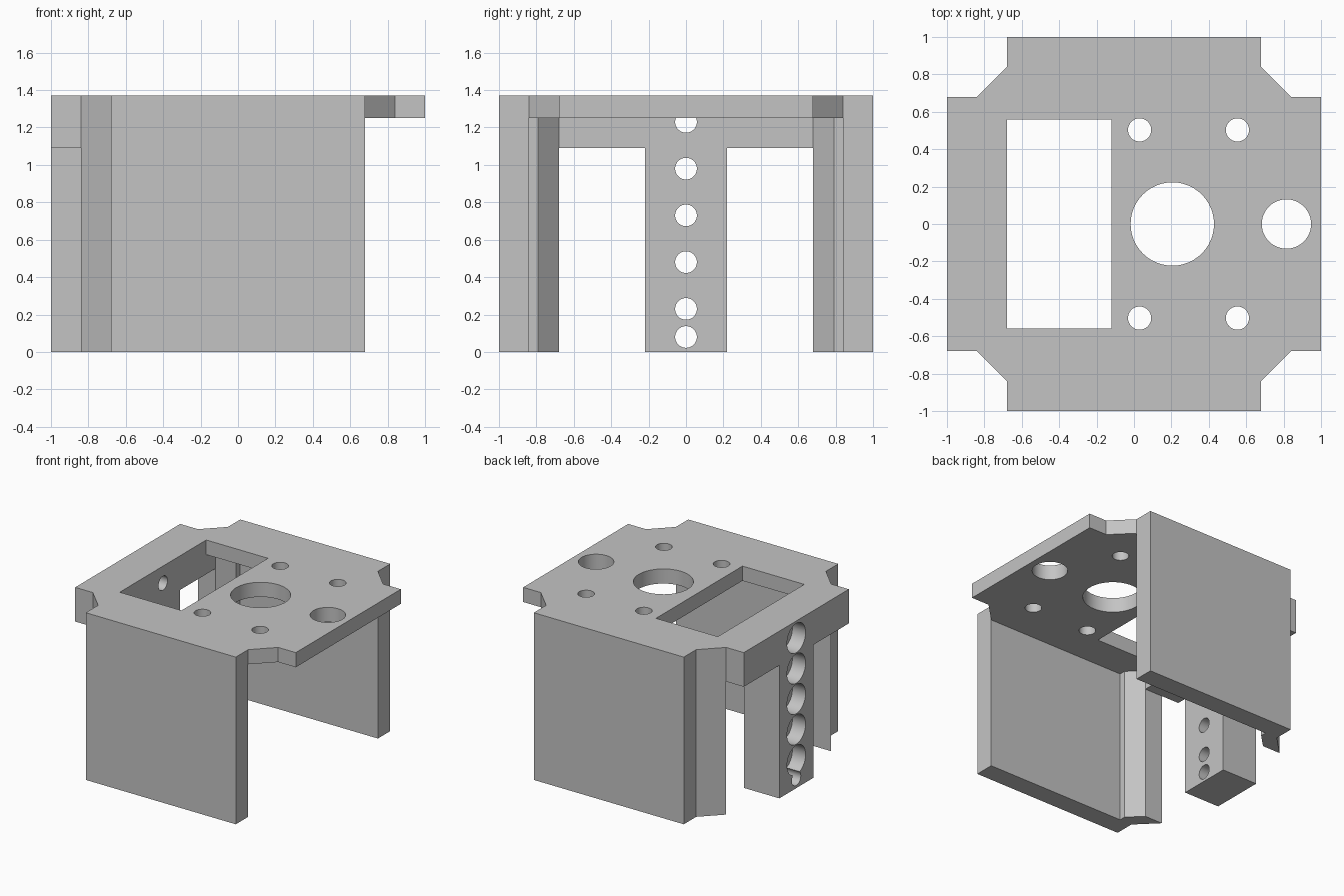
import bpy, bmesh
from mathutils import Vector, Matrix

cube = bpy.data.objects.get("Cube")
if cube:
    bpy.data.objects.remove(cube, do_unlink=True)

grey = bpy.data.materials.new("light grey")
grey.use_nodes = True
colour = (0.55, 0.55, 0.55, 1)
grey.diffuse_color = colour
grey.node_tree.nodes["Principled BSDF"].inputs["Base Color"].default_value = colour


def to_object(name, bm):
    bmesh.ops.recalc_face_normals(bm, faces=bm.faces)
    mesh = bpy.data.meshes.new(name)
    bm.to_mesh(mesh)
    bm.free()
    mesh.materials.append(grey)
    ob = bpy.data.objects.new(name, mesh)
    bpy.context.collection.objects.link(ob)
    return ob


def prism(name, points, start, end, axis="z"):
    """Extrude a closed profile along z (points are x, y) or x (points are y, z)."""
    bm = bmesh.new()
    if axis == "z":
        verts = [bm.verts.new((a, b, start)) for a, b in points]
        step = Vector((0, 0, end - start))
    else:
        verts = [bm.verts.new((start, a, b)) for a, b in points]
        step = Vector((end - start, 0, 0))
    face = bm.faces.new(verts)
    new = bmesh.ops.extrude_face_region(bm, geom=[face])["geom"]
    bmesh.ops.translate(bm, vec=step, verts=[v for v in new if isinstance(v, bmesh.types.BMVert)])
    return to_object(name, bm)


def rod(centre, radius, length, axis="z"):
    bm = bmesh.new()
    turn = Matrix.Rotation(1.5707963, 4, "Y") if axis == "x" else Matrix()
    bmesh.ops.create_cone(bm, cap_ends=True, segments=48, radius1=radius, radius2=radius,
                          depth=length, matrix=Matrix.Translation(centre) @ turn)
    return to_object("hole_cutter", bm)


def cut(ob, cutters):
    bpy.context.view_layer.objects.active = ob
    for c in cutters:
        c.hide_render = True
        mod = ob.modifiers.new("hole", "BOOLEAN")
        mod.operation = "DIFFERENCE"
        mod.solver = "EXACT"
        mod.object = c
        bpy.ops.object.modifier_apply(modifier=mod.name)


IN, MID, OUT = 0.68, 0.84, 1.0      # notch, chamfer and outer edges
UNDER, TOP = 1.25, 1.37             # top plate heights

# Top plate: square with notched, chamfered corners
quarter = [(OUT, IN), (MID, IN), (IN, MID), (IN, OUT)]
outline = []
for sx, sy in ((1, 1), (-1, 1), (-1, -1), (1, -1)):
    corner = [(sx * x, sy * y) for x, y in quarter]
    outline += corner if sx * sy > 0 else corner[::-1]
plate = prism("top_plate", outline, UNDER, TOP)

# Side walls, each with an angled flange at one end
profile = [(IN, -OUT), (-IN, -OUT), (-IN, -MID), (-MID, -IN), (-IN, -IN),
           (-0.57, -0.79), (-0.57, -MID), (IN, -MID)]
prism("front_wall", profile, 0, UNDER)
prism("back_wall", [(x, -y) for x, y in profile], 0, UNDER)

# T-shaped support: cross beam and central post
half = [(0.22, 0), (0.22, 1.09), (IN, 1.09), (IN, UNDER)]
support = prism("post_and_beam", half + [(-y, z) for y, z in half[::-1]], -OUT, -IN, "x")

# Openings through the plate
window = prism("window_cutter", [(-IN, -0.56), (-0.12, -0.56), (-0.12, 0.56), (-IN, 0.56)], 1.1, 1.5)
plate_cutters = [window, rod((0.205, 0, TOP), 0.223, 1), rod((0.815, 0, TOP), 0.132, 1)]
for x in (0.03, 0.553):
    for y in (-0.503, 0.503):
        plate_cutters.append(rod((x, y, TOP), 0.062, 1))

# Row of stepped holes up the post: narrow bore with a wide outer pocket
heights = [0.23 + 0.25 * i for i in range(5)]
bores = [rod((-MID, 0, z), 0.058, 0.6, "x") for z in [0.08] + heights]
pockets = [rod((-OUT, 0, z), 0.12, 0.24, "x") for z in heights]

cut(plate, plate_cutters + [bores[-1], pockets[-1]])
cut(support, bores + pockets)
for c in plate_cutters + bores + pockets:
    if c.name in bpy.data.objects:
        bpy.data.objects.remove(c, do_unlink=True)

# Smooth bores, crisp edges
bpy.ops.object.select_all(action="DESELECT")
for ob in (plate, support):
    ob.select_set(True)
bpy.context.view_layer.objects.active = plate
bpy.ops.object.shade_smooth_by_angle(angle=0.5)
